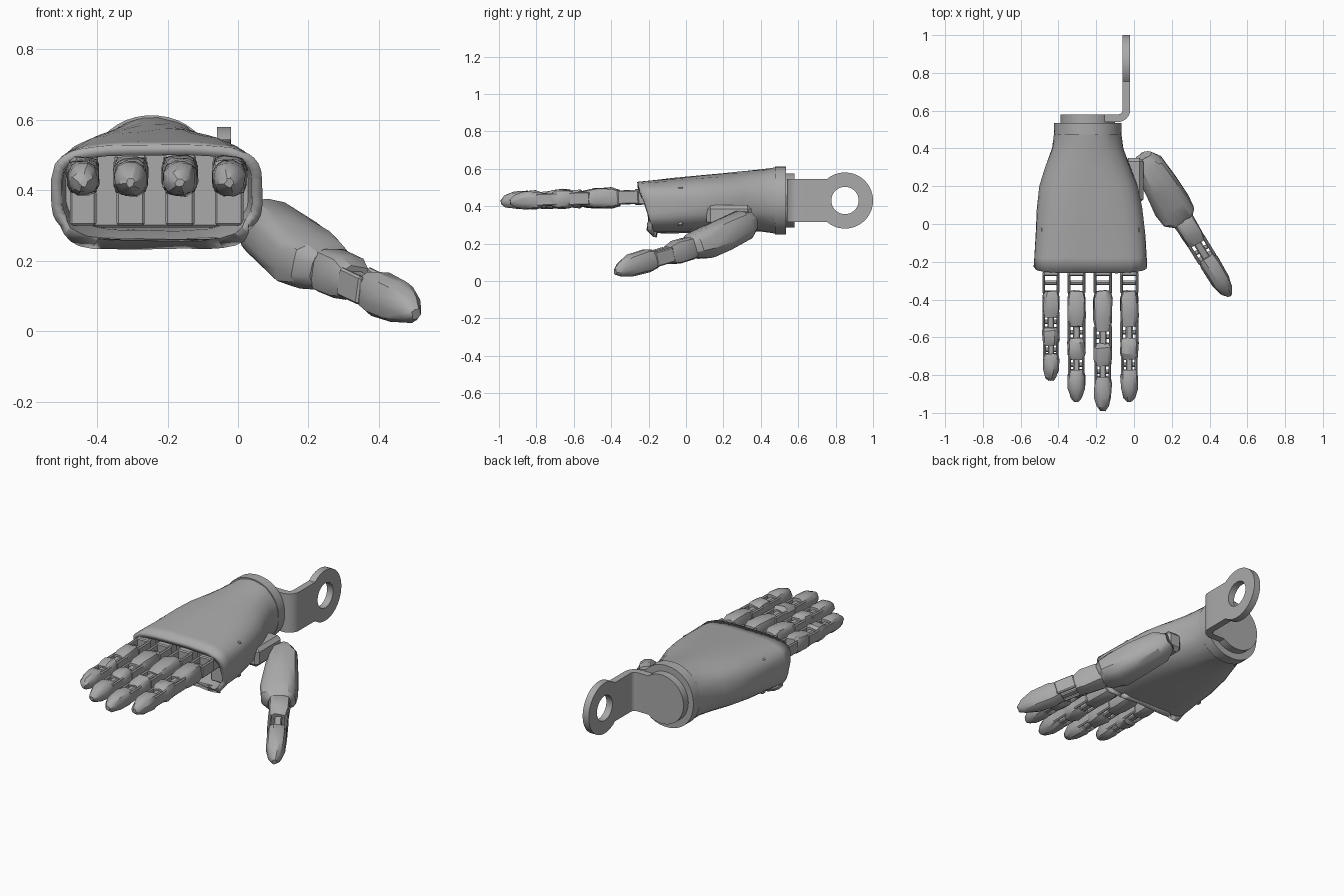
import bpy, bmesh, math, random
from mathutils import Vector, Matrix

random.seed(4)
if "Cube" in bpy.data.objects:
    bpy.data.objects.remove(bpy.data.objects["Cube"])

grey = bpy.data.materials.new("plain grey")
grey.use_nodes = True
colour = (0.4, 0.4, 0.4, 1)
grey.diffuse_color = colour
grey.node_tree.nodes["Principled BSDF"].inputs["Base Color"].default_value = colour


def finish(name, bm, matrix=Matrix(), angle=30):
    bmesh.ops.recalc_face_normals(bm, faces=bm.faces)
    mesh = bpy.data.meshes.new(name)
    bm.to_mesh(mesh)
    bm.free()
    mesh.materials.append(grey)
    ob = bpy.data.objects.new(name, mesh)
    bpy.context.collection.objects.link(ob)
    ob.matrix_world = matrix
    bpy.ops.object.select_all(action='DESELECT')
    ob.select_set(True)
    bpy.context.view_layer.objects.active = ob
    bpy.ops.object.shade_smooth_by_angle(angle=math.radians(angle))
    return ob


def frame(origin, target):
    """Local y points along the part, local z stays as upright as it can."""
    y = (Vector(target) - Vector(origin)).normalized()
    x = y.cross(Vector((0, 0, 1))).normalized()
    m = Matrix((x, y, x.cross(y))).transposed().to_4x4()
    m.translation = origin
    return m


def loft(name, stations, matrix=Matrix(), n=12, caps=True, jitter=0, tilt=0, angle=30):
    """Skin rings given as (y, x centre, z centre, half width, half height, squareness)."""
    bm = bmesh.new()
    rings = []
    for y, cx, cz, hw, hh, e in stations:
        ring = []
        for i in range(n):
            a = math.tau * (i + 0.5) / n
            c, s = math.cos(a), math.sin(a)
            u = math.copysign(abs(c) ** (2 / e), c)
            v = math.copysign(abs(s) ** (2 / e), s)
            lean = tilt * (1 - v) / 2 if y == stations[-1][0] else 0
            p = Vector((cx + hw * u, y + lean, cz + hh * v))
            p += Vector([random.uniform(-jitter, jitter) for _ in range(3)])
            ring.append(bm.verts.new(p))
        rings.append(ring)
    for a, b in zip(rings, rings[1:]):
        for i in range(n):
            j = (i + 1) % n
            bm.faces.new((a[i], a[j], b[j], b[i]))
    if caps:
        bm.faces.new(rings[0])
        bm.faces.new(rings[-1])
    return finish(name, bm, matrix, angle)


def box(name, centre, size, matrix=Matrix(), bevel=0.006):
    bm = bmesh.new()
    bmesh.ops.create_cube(bm, size=1)
    bmesh.ops.scale(bm, vec=size, verts=bm.verts)
    bmesh.ops.translate(bm, vec=centre, verts=bm.verts)
    bmesh.ops.bevel(bm, geom=bm.edges[:], offset=bevel, segments=1, affect='EDGES')
    return finish(name, bm, matrix)


def rod(name, centre, radius, length, axis, matrix=Matrix(), sides=32):
    bm = bmesh.new()
    spin = Vector((0, 0, 1)).rotation_difference(Vector(axis)).to_matrix().to_4x4()
    bmesh.ops.create_cone(bm, cap_ends=True, segments=sides, radius1=radius,
                          radius2=radius, depth=length,
                          matrix=Matrix.Translation(centre) @ spin)
    return finish(name, bm, matrix)


def plate(name, loops, thickness, matrix):
    """Flat outline with holes, thickened evenly about its plane."""
    curve = bpy.data.curves.new(name, 'CURVE')
    curve.dimensions = '2D'
    curve.fill_mode = 'BOTH'
    curve.extrude = thickness / 2
    for loop in loops:
        s = curve.splines.new('POLY')
        s.points.add(len(loop) - 1)
        for p, (u, v) in zip(s.points, loop):
            p.co = (u, v, 0, 1)
        s.use_cyclic_u = True
    ob = bpy.data.objects.new(name, curve)
    bpy.context.collection.objects.link(ob)
    curve.materials.append(grey)
    ob.matrix_world = matrix
    bpy.ops.object.select_all(action='DESELECT')
    ob.select_set(True)
    bpy.context.view_layer.objects.active = ob
    bpy.ops.object.convert(target='MESH')
    bpy.ops.object.shade_smooth_by_angle(angle=math.radians(30))


def arc(cx, cy, r, start, end, steps=8):
    angles = [math.radians(start + (end - start) * i / steps) for i in range(steps + 1)]
    return [(cx + r * math.cos(a), cy + r * math.sin(a)) for a in angles]


# Hollow palm shell, open at the knuckles
shell = loft("palm_shell", [
    (0.53, -0.245, 0.43, 0.175, 0.18, 2.1),
    (0.47, -0.245, 0.43, 0.178, 0.175, 2.1),
    (0.40, -0.245, 0.43, 0.19, 0.165, 2.2),
    (0.30, -0.245, 0.425, 0.225, 0.16, 2.3),
    (0.20, -0.24, 0.42, 0.26, 0.155, 2.5),
    (0.08, -0.235, 0.412, 0.28, 0.152, 2.8),
    (-0.06, -0.23, 0.403, 0.292, 0.147, 3.1),
    (-0.18, -0.23, 0.397, 0.297, 0.141, 3.5),
    (-0.26, -0.23, 0.395, 0.3, 0.135, 3.8)],
    n=40, caps=False, jitter=0.002, tilt=0.09, angle=35)
wall = shell.modifiers.new("wall", 'SOLIDIFY')
wall.thickness = 0.03
wall.offset = -1 if shell.data.polygons[0].normal.dot(
    shell.data.polygons[0].center - Vector((-0.245, 0.5, 0.43))) > 0 else 1

# Wrist band, inner wall and finger mounts
loft("wrist_band", [(0.535, -0.245, 0.43, 0.178, 0.183, 2.1),
                    (0.475, -0.245, 0.43, 0.18, 0.183, 2.1)], n=40)
box("knuckle_wall", (-0.23, -0.03, 0.4), (0.53, 0.03, 0.21))

# Wrist disc and bent bracket with an eye
rod("wrist_disc", (-0.245, 0.555, 0.43), 0.145, 0.05, (0, 1, 0), sides=48)
bend = [(-0.245, 0.54)] + arc(-0.085, 0.605, 0.065, -90, 0) + [(-0.02, 0.66), (-0.06, 0.66)] \
    + arc(-0.085, 0.605, 0.025, 0, -90) + [(-0.245, 0.58)]
plate("bracket_bend", [bend], 0.23, Matrix.Translation((0, 0, 0.43)))
eye = [(0.655, -0.115)] + arc(0.85, 0, 0.15, -130, 130, 40) + [(0.655, 0.115)]
hole = arc(0.85, 0, 0.073, 0, 350, 35)
upright = Matrix(((0, 0, 1, -0.04), (1, 0, 0, 0), (0, 1, 0, 0.43), (0, 0, 0, 1)))
plate("bracket_eye", [eye, hole], 0.04, upright)


def joint(name, y, w, h, m, tongue=True):
    """Two side cheeks on a pin, with an optional narrow tongue between them."""
    for side in (-1, 1):
        box(name + "_cheek", (side * w * 0.8, y, 0), (w * 0.32, 0.115, h * 1.35), m)
    rod(name + "_pin", (0, y, 0), 0.012, w * 1.75, (1, 0, 0), m, 12)
    if tongue:
        box(name + "_tongue", (0, y, -h * 0.1), (w * 0.75, 0.13, h * 1.2), m)


def segment(name, a, b, w, h, m):
    """Squarish bone that swells slightly in the middle."""
    d = b - a
    loft(name, [(a, 0, -0.003, w * 0.82, h * 0.75, 3), (a + d * 0.2, 0, 0, w, h, 3.2),
                (a + d * 0.7, 0, 0, w * 0.97, h * 0.97, 3.2),
                (b, 0, -0.004, w * 0.85, h * 0.75, 3)], m, jitter=0.004)


def fingertip(name, a, b, w, h, m):
    d = b - a
    loft(name, [(a, 0, 0, w * 0.85, h * 0.8, 3), (a + d * 0.2, 0, 0, w, h, 2.6),
                (a + d * 0.6, 0, 0, w * 0.95, h * 0.95, 2.3),
                (a + d * 0.88, 0, -0.004, w * 0.66, h * 0.62, 2),
                (b, 0, -0.008, w * 0.25, h * 0.25, 2)], m, jitter=0.003)


# Four fingers
for label, x, tip, w in (("little", -0.44, -0.83, 0.047), ("ring", -0.305, -0.94, 0.05),
                         ("middle", -0.165, -0.99, 0.051), ("index", -0.025, -0.94, 0.05)):
    m = frame((x, -0.22, 0.45), (x, tip, 0.43))
    size = -0.22 - tip
    h = w * 1.1
    name = label + "_finger"
    box(name + "_mount", (x, -0.1, 0.45), (w * 1.8, 0.17, 0.1))
    box(name + "_foot", (x, -0.1, 0.35), (w * 1.6, 0.13, 0.1))
    joint(name + "_knuckle", 0.09, w, h, m, tongue=False)
    box(name + "_root", (0, 0.015, 0), (w * 1.7, 0.08, h * 1.5), m)
    segment(name + "_lower_bone", 0.135, size * 0.45, w, h, m)
    joint(name + "_middle_joint", size * 0.49, w, h * 0.95, m)
    segment(name + "_upper_bone", size * 0.535, size * 0.69, w * 0.97, h * 0.95, m)
    joint(name + "_end_joint", size * 0.73, w * 0.9, h * 0.9, m)
    fingertip(name + "_tip", size * 0.765, size, w * 0.95, h * 0.92, m)

# Thumb: saddle, broad base, bone, joint and tip
box("thumb_saddle", (0.0, 0.23, 0.35), (0.1, 0.24, 0.11), bevel=0.02)
base = frame((0.05, 0.36, 0.32), (0.24, 0.03, 0.18))
loft("thumb_base", [(0, 0, 0, 0.045, 0.05, 2.6), (0.06, 0, 0, 0.08, 0.08, 3),
                    (0.2, 0, -0.005, 0.092, 0.088, 3), (0.32, 0, -0.005, 0.1, 0.085, 3),
                    (0.39, 0, 0, 0.095, 0.07, 3), (0.43, 0, 0, 0.055, 0.05, 3)],
     base, n=14, jitter=0.005)
thumb = frame((0.23, 0.07, 0.19), (0.51, -0.385, 0.055))
segment("thumb_lower_bone", 0.03, 0.2, 0.06, 0.065, thumb)
joint("thumb_joint", 0.25, 0.056, 0.06, thumb)
fingertip("thumb_tip", 0.29, 0.545, 0.056, 0.064, thumb)
